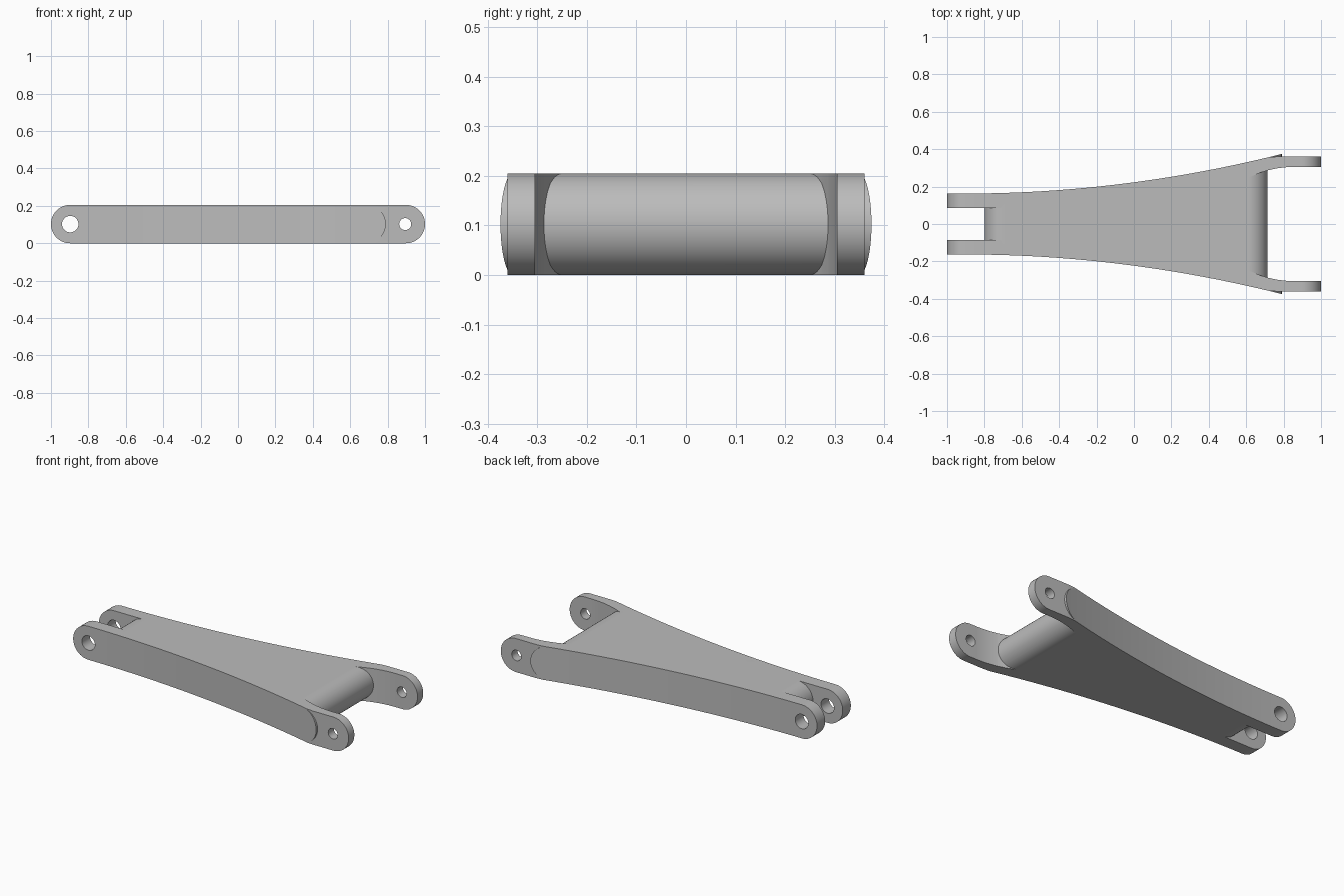
import bpy, bmesh, math

cube = bpy.data.objects.get("Cube")
if cube:
    bpy.data.objects.remove(cube, do_unlink=True)

R = 0.1025            # half height and end radius
LUG = 0.36            # outer face of the wide fork
SLOT_END, BAY_START = -0.69, 0.61

steel = bpy.data.materials.new("light_grey_metal")
steel.use_nodes = True
colour = (0.5, 0.5, 0.5, 1)
steel.diffuse_color = colour
steel.node_tree.nodes["Principled BSDF"].inputs["Base Color"].default_value = colour


def flare(x):
    """Outer side curve of the arm."""
    return 0.163 + 0.074 * (x + 0.9) ** 2 if x > -0.9 else 0.163


def bay(x):
    """Curved inner side of the wide fork."""
    return 0.305 - max(0.0, 0.85 - x) ** 2


def inner(x):
    if x <= SLOT_END:
        return 0.085
    if x >= BAY_START:
        return bay(x)
    t = (x - SLOT_END) / (BAY_START - SLOT_END)
    return 0.085 + t * (bay(BAY_START) - 0.085)


def outer(x):
    return min(LUG, flare(x))


def half_height(x, x0, x1):
    """Height of a bar with round ends at x0 and x1."""
    d = min(max(x0 + R - x, x - x1 + R, 0.0), R)
    return math.sqrt(max(R * R - d * d, 0.0))


def stations(x0, x1, start):
    ends = [R * (1 - math.cos(i * math.pi / 40)) for i in range(21)]
    xs = [x0 + e for e in ends] + [x1 - e for e in ends]
    xs += [x0 + R + i * (x1 - x0 - 2 * R) / 40 for i in range(41)]
    xs += [SLOT_END, BAY_START, 0.716, 0.85, start]
    return sorted({round(x, 4) for x in xs if start <= x <= x1 and x >= x0})


def bar(name, x0, x1, lo, hi, start=-1.0, side=1):
    """Round-ended bar whose side faces follow the lo and hi curves."""
    bm = bmesh.new()
    rings = []
    for x in stations(x0, x1, start):
        h = half_height(x, x0, x1)
        a, b = side * lo(x), side * hi(x)
        rings.append([bm.verts.new((x, y, R + z))
                      for y, z in ((a, -h), (b, -h), (b, h), (a, h))])
    for p, q in zip(rings, rings[1:]):
        for i in range(4):
            j = (i + 1) % 4
            bm.faces.new((p[i], p[j], q[j], q[i]))
    for ring in (rings[0], rings[-1]):
        if ring[2].co.z - ring[0].co.z > 0.001:
            bm.faces.new(ring)
    bmesh.ops.remove_doubles(bm, verts=bm.verts, dist=0.00005)
    bmesh.ops.recalc_face_normals(bm, faces=bm.faces)
    mesh = bpy.data.meshes.new(name)
    bm.to_mesh(mesh)
    bm.free()
    mesh.materials.append(steel)
    obj = bpy.data.objects.new(name, mesh)
    bpy.context.collection.objects.link(obj)
    return obj


def combine(target, tool, operation):
    tool.hide_render = True
    mod = target.modifiers.new("join", 'BOOLEAN')
    mod.operation, mod.solver, mod.object = operation, 'EXACT', tool
    bpy.context.view_layer.objects.active = target
    bpy.ops.object.modifier_apply(modifier=mod.name)
    bpy.data.objects.remove(tool, do_unlink=True)


# Central web with rounded ends
arm = bar("fork_arm", -0.8, 0.715, lambda x: -inner(x) - 0.03, lambda x: inner(x) + 0.03)

# Side rails with fork lugs, and the raised pads on the wide end
for side in (1, -1):
    combine(arm, bar("side_rail", -1, 1, inner, outer, side=side), 'UNION')
    combine(arm, bar("raised_pad", -1, 0.79, lambda x: 0.335, flare, start=0.716, side=side), 'UNION')

# Pin holes
for x, r in ((-0.897, 0.044), (0.894, 0.032)):
    bpy.ops.mesh.primitive_cylinder_add(vertices=48, radius=r, depth=1,
                                        location=(x, 0, R), rotation=(math.pi / 2, 0, 0))
    hole = bpy.context.object
    hole.data.materials.append(steel)
    combine(arm, hole, 'DIFFERENCE')

bpy.ops.object.select_all(action='DESELECT')
arm.select_set(True)
bpy.context.view_layer.objects.active = arm
bpy.ops.object.shade_smooth_by_angle(angle=math.radians(10))
